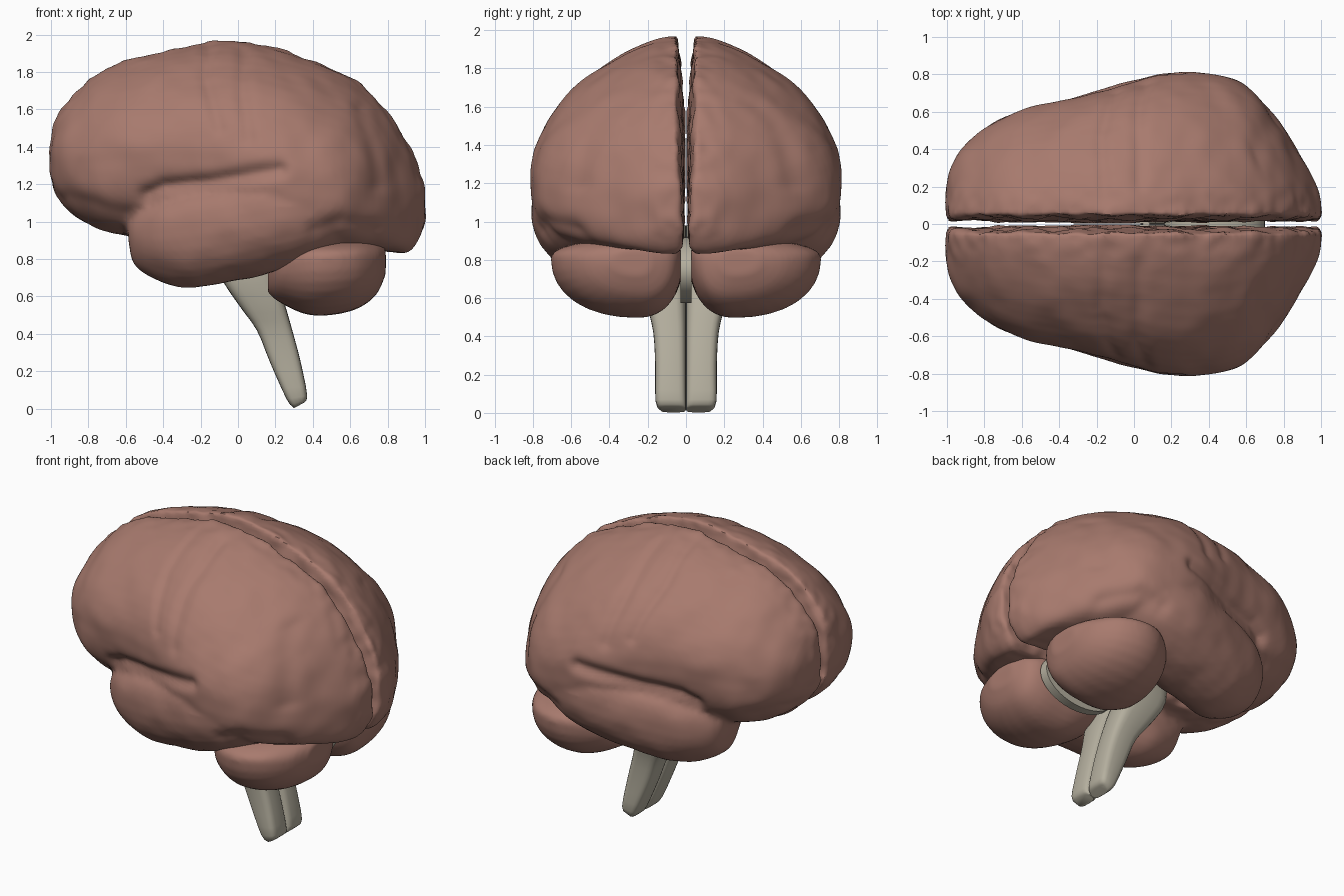
import bpy, bmesh, math
from mathutils import Vector, noise
from mathutils.geometry import intersect_point_line

cube = bpy.data.objects.get("Cube")
if cube:
    bpy.data.objects.remove(cube, do_unlink=True)


def material(name, rgb):
    mat = bpy.data.materials.new(name)
    mat.use_nodes = True
    mat.diffuse_color = (*rgb, 1)
    mat.node_tree.nodes["Principled BSDF"].inputs["Base Color"].default_value = (*rgb, 1)
    return mat


BROWN = material("dusty rose brown", (0.39, 0.195, 0.155))
GREY = material("warm grey", (0.46, 0.43, 0.345))


def clamp(v):
    return min(max(v, 0), 1)


def spline(rows, steps=5):
    """Smoothly interpolate a short list of stations."""
    out = []
    for i in range(len(rows) - 1):
        quad = list(zip(rows[max(i - 1, 0)], rows[i], rows[i + 1], rows[min(i + 2, len(rows) - 1)]))
        for s in range(steps):
            t = s / steps
            out.append([b + 0.5 * t * (c - a + t * (2 * a - 5 * b + 4 * c - d + t * (3 * (b - c) + d - a)))
                        for a, b, c, d in quad])
    return out + [list(rows[-1])]


def power(v, p):
    return math.copysign(abs(v) ** (2 / p), v)


def half_section(x, top, bot, mid, w, n=28):
    """Flat medial wall on the inside, roof-like top, flatter underside at the back."""
    ring = []
    for i in range(n + 1):
        a = math.pi * (0.5 - i / n)
        s = math.sin(a)
        p = 1.66 if i < n / 2 else 2.7 + 0.6 * clamp(x / 0.4)
        h = top - mid if s > 0 else mid - bot
        ring.append((x, 0.045 + (w - 0.045) * power(math.cos(a), p), mid + h * power(s, p)))
    # the wall swells towards the midline in the middle of its length
    gap = 0.016 * clamp(abs(x + 0.17) / 0.4)
    wall = ((0.06, 0.016), (0.3, 0.004 + gap), (0.6, 0.004 + gap), (0.8, 0.026))
    return ring + [(x, y, bot + f * (top - bot)) for f, y in wall]


def full_section(x, top, bot, mid, w, inner, crest, n=32, p=2.2):
    """Closed oval whose highest and lowest points sit at a fraction of its width."""
    ring = []
    centre = inner + crest * (w - inner)
    for i in range(n):
        a = -math.tau * i / n
        s, c = math.sin(a), math.cos(a)
        h = top - mid if s > 0 else mid - bot
        side = w - centre if c > 0 else centre - inner
        ring.append((x, centre + side * power(c, p), mid + h * power(s, p)))
    return ring


def loft(bm, rings):
    loops = [[bm.verts.new(co) for co in ring] for ring in rings]
    n = len(loops[0])
    for a, b in zip(loops, loops[1:]):
        for i in range(n):
            bm.faces.new((a[i], a[(i + 1) % n], b[(i + 1) % n], b[i]))
    bm.faces.new(loops[0])
    bm.faces.new(loops[-1])


def make(name, bm, mat):
    bmesh.ops.recalc_face_normals(bm, faces=bm.faces)
    mesh = bpy.data.meshes.new(name)
    bm.to_mesh(mesh)
    bm.free()
    mesh.materials.append(mat)
    ob = bpy.data.objects.new(name, mesh)
    bpy.context.collection.objects.link(ob)
    return ob


def fuse(ob, voxel, iterations):
    """Blend overlapping volumes into one soft skin."""
    rm = ob.modifiers.new("fuse", 'REMESH')
    rm.mode, rm.voxel_size = 'VOXEL', voxel
    sm = ob.modifiers.new("soften", 'SMOOTH')
    sm.factor, sm.iterations = 0.5, iterations
    deps = bpy.context.evaluated_depsgraph_get()
    mesh = bpy.data.meshes.new_from_object(ob.evaluated_get(deps))
    ob.modifiers.clear()
    ob.data = mesh


def finish(ob, angle, mirror=True):
    bpy.ops.object.select_all(action='DESELECT')
    ob.select_set(True)
    bpy.context.view_layer.objects.active = ob
    bpy.ops.object.shade_smooth_by_angle(angle=math.radians(angle))
    if mirror:
        mod = ob.modifiers.new("both sides", 'MIRROR')
        mod.use_axis = (False, True, False)
        mod.use_mirror_merge = False


# Cerebral hemisphere: x, top, bottom, widest height, half width
cerebrum = [
    (-1.0, 1.42, 1.24, 1.33, 0.20), (-0.975, 1.54, 1.14, 1.34, 0.31),
    (-0.9, 1.66, 1.05, 1.34, 0.44), (-0.73, 1.81, 0.95, 1.36, 0.56),
    (-0.5, 1.89, 0.915, 1.39, 0.635), (-0.15, 1.965, 0.92, 1.38, 0.72),
    (0.1, 1.96, 0.88, 1.32, 0.79), (0.3, 1.9, 0.82, 1.25, 0.82),
    (0.55, 1.8, 0.84, 1.2, 0.765), (0.75, 1.65, 0.84, 1.15, 0.585),
    (0.9, 1.45, 0.83, 1.1, 0.35), (0.975, 1.28, 0.92, 1.1, 0.2),
    (1.0, 1.18, 1.0, 1.08, 0.13)]
# Temporal lobe: same, plus inner side
temporal = [
    (-0.585, 1.05, 0.88, 0.97, 0.46, 0.28), (-0.55, 1.12, 0.77, 0.96, 0.54, 0.2),
    (-0.42, 1.18, 0.68, 0.97, 0.635, 0.16), (-0.25, 1.23, 0.645, 1.0, 0.7, 0.15),
    (0.0, 1.27, 0.685, 1.04, 0.77, 0.17), (0.2, 1.29, 0.735, 1.08, 0.81, 0.2),
    (0.45, 1.28, 0.83, 1.08, 0.78, 0.25), (0.65, 1.2, 0.9, 1.05, 0.6, 0.3)]
bm = bmesh.new()
loft(bm, [half_section(*r) for r in spline(cerebrum)])
loft(bm, [full_section(*r, 0.42) for r in spline(temporal)])
brain = make("cerebral_hemispheres", bm, BROWN)
fuse(brain, 0.018, 4)

# Furrows across the side: depth, width, path in x and z
furrows = [
    (0.035, 0.045, [(-0.48, 1.14), (-0.4, 1.18), (-0.15, 1.21), (0.22, 1.28)]),
    (0.012, 0.035, [(-0.16, 1.95), (-0.18, 1.78), (-0.1, 1.5)]),
    (0.014, 0.04, [(0.03, 1.92), (0.02, 1.7), (0.06, 1.45)]),
    (0.016, 0.05, [(0.42, 0.95), (0.56, 1.0), (0.72, 0.96)]),
    (0.012, 0.05, [(0.66, 1.6), (0.72, 1.45), (0.76, 1.2)]),
    (0.015, 0.05, [(-0.92, 1.12), (-0.75, 1.08), (-0.6, 1.04)])]


def furrow_depth(co):
    p, total = Vector((co.x, co.z, 0)), 0
    for depth, width, path in furrows:
        near = 9
        for a, b in zip(path, path[1:]):
            a, b = Vector((*a, 0)), Vector((*b, 0))
            t = intersect_point_line(p, a, b)[1]
            near = min(near, (p - a.lerp(b, clamp(t))).length)
        total += depth * math.exp(-(near / width) ** 2)
    return total


# Gentle folds, with a wavier rim along the central fissure
bm = bmesh.new()
bm.from_mesh(brain.data)
bm.normal_update()
moves = []
for v in bm.verts:
    outer = clamp((v.co.y - 0.03) / 0.2)
    bump = 0.012 * noise.noise(v.co * 4) + 0.005 * noise.noise(v.co * 8)
    bump += (1 - outer) * 0.012 * noise.noise(v.co * 13)
    moves.append(v.normal * (bump - outer * furrow_depth(v.co)))
for v, move in zip(bm.verts, moves):
    v.co += move
    v.co.y = max(v.co.y, 0.003)
bm.to_mesh(brain.data)
bm.free()
finish(brain, 50)

# Cerebellum lobes tucked under the back
cerebellum = [
    (0.16, 0.82, 0.62, 0.72, 0.4, 0.13), (0.22, 0.88, 0.57, 0.76, 0.56, 0.06),
    (0.36, 0.91, 0.505, 0.8, 0.68, 0.02), (0.5, 0.91, 0.5, 0.81, 0.705, 0.015),
    (0.64, 0.91, 0.535, 0.81, 0.65, 0.025), (0.74, 0.89, 0.61, 0.8, 0.53, 0.07),
    (0.79, 0.86, 0.72, 0.79, 0.39, 0.18)]
bm = bmesh.new()
loft(bm, [full_section(*r, 0.34) for r in spline(cerebellum)])
lobes = make("cerebellum_lobes", bm, BROWN)
fuse(lobes, 0.016, 4)
finish(lobes, 60)

# Brain stem: front x, front z, back x, back z, half width
stem_rows = [
    (0.3, 0.003, 0.35, 0.03, 0.13), (0.26, 0.05, 0.37, 0.07, 0.158),
    (0.17, 0.25, 0.335, 0.25, 0.16), (0.1, 0.42, 0.29, 0.42, 0.17),
    (0.0, 0.56, 0.25, 0.56, 0.2), (-0.1, 0.73, 0.2, 0.73, 0.22),
    (-0.12, 0.98, 0.25, 0.98, 0.2)]
rings = []
for xf, zf, xb, zb, w in spline(stem_rows, 3):
    ring = []
    for i in range(24):
        a = math.tau * i / 24
        t = 0.5 + 0.5 * power(math.cos(a), 3.5)
        y = 0.001 + w * (0.5 + 0.5 * power(math.sin(a), 4))
        ring.append((xf + t * (xb - xf), y, zf + t * (zb - zf)))
    rings.append(ring)
bm = bmesh.new()
loft(bm, rings)
finish(make("brain_stem", bm, GREY), 50)

# Thin plate filling the gap between the cerebellum lobes
bm = bmesh.new()
bmesh.ops.create_cone(bm, cap_ends=True, segments=40, radius1=1, radius2=1, depth=0.056)
for v in bm.verts:
    v.co = Vector((0.43 + 0.27 * v.co.x, v.co.z, 0.745 + 0.172 * v.co.y))
finish(make("cerebellum_core", bm, GREY), 40, mirror=False)
